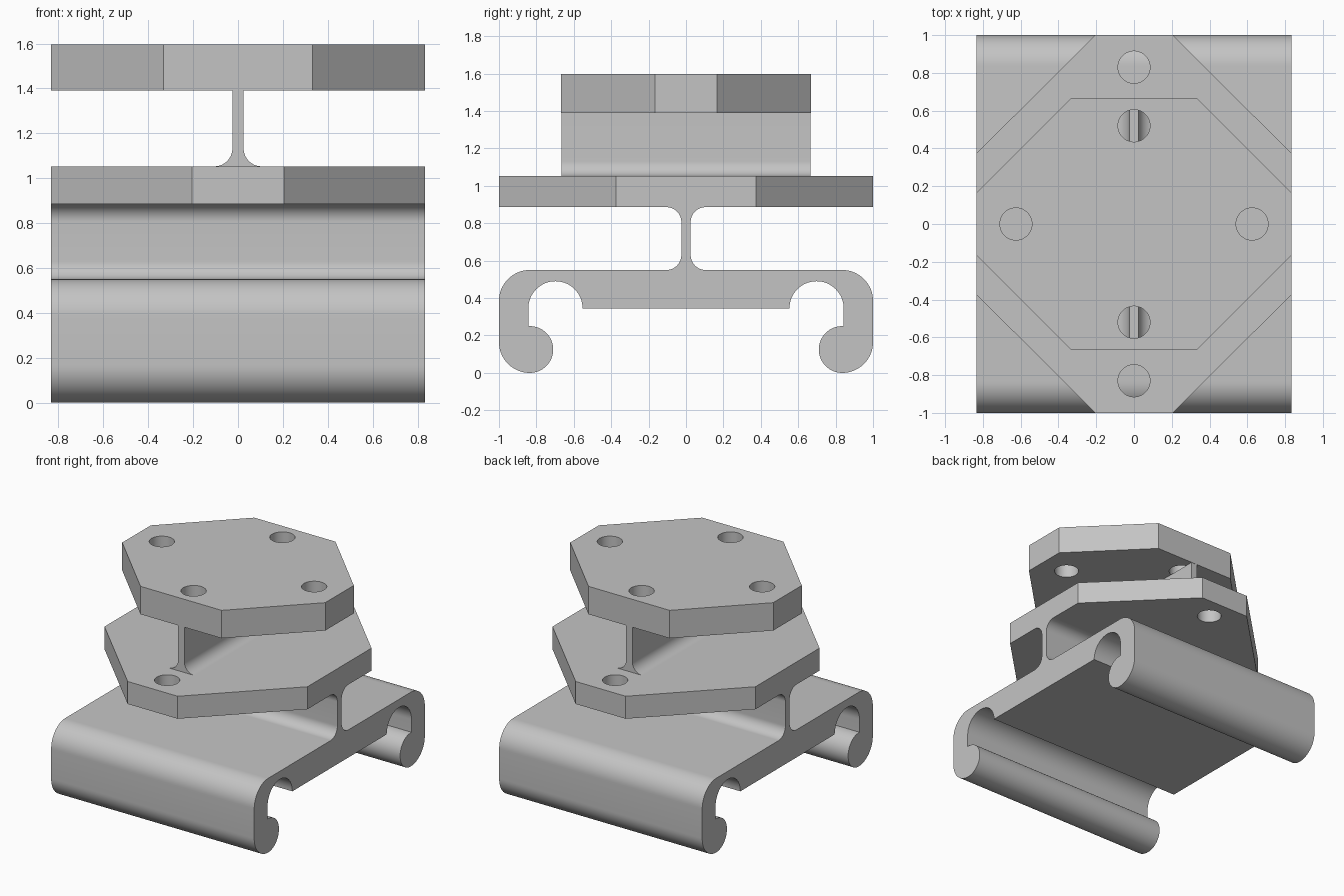
import bpy, bmesh
from math import sin, cos, radians
from mathutils import Vector

cube = bpy.data.objects.get("Cube")
if cube:
    bpy.data.objects.remove(cube, do_unlink=True)

grey = bpy.data.materials.new("machined grey")
grey.use_nodes = True
COLOR = (0.55, 0.55, 0.55, 1)
grey.diffuse_color = COLOR
grey.node_tree.nodes["Principled BSDF"].inputs["Base Color"].default_value = COLOR


def arc(cx, cy, r, start, end, steps=16):
    """Points along a circular arc, angles in degrees."""
    angles = [radians(start + (end - start) * i / steps) for i in range(steps + 1)]
    return [(cx + r * cos(a), cy + r * sin(a)) for a in angles]


def mirrored(half):
    """Close a half profile by reflecting it across the vertical axis."""
    return half + [(-u, v) for u, v in reversed(half)]


def prism(name, outline, place, depth):
    """Extrude a closed outline; place maps (u, v) to its start position."""
    bm = bmesh.new()
    face = bm.faces.new([bm.verts.new(place(u, v)) for u, v in outline])
    side = bmesh.ops.extrude_face_region(bm, geom=[face])["geom"]
    verts = [g for g in side if isinstance(g, bmesh.types.BMVert)]
    bmesh.ops.translate(bm, verts=verts, vec=Vector(depth))
    bmesh.ops.recalc_face_normals(bm, faces=bm.faces)
    mesh = bpy.data.meshes.new(name)
    bm.to_mesh(mesh)
    bm.free()
    obj = bpy.data.objects.new(name, mesh)
    bpy.context.collection.objects.link(obj)
    mesh.materials.append(grey)
    return obj


def activate(obj):
    bpy.ops.object.select_all(action='DESELECT')
    obj.select_set(True)
    bpy.context.view_layer.objects.active = obj


def smooth(obj):
    activate(obj)
    bpy.ops.object.shade_smooth_by_angle(angle=radians(30))


def plate(name, outline, bottom, top, holes):
    """Octagonal plate with round through holes."""
    obj = prism(name, outline, lambda x, y: (x, y, bottom), (0, 0, top - bottom))
    for x, y in holes:
        circle = arc(x, y, HOLE, 0, 360, 48)[:-1]
        cutter = prism("hole_cutter", circle, lambda u, v: (u, v, bottom - 0.1),
                       (0, 0, top - bottom + 0.2))
        cutter.hide_render = True
        mod = obj.modifiers.new("hole", 'BOOLEAN')
        mod.operation, mod.solver, mod.object = 'DIFFERENCE', 'EXACT', cutter
        activate(obj)
        bpy.ops.object.modifier_apply(modifier=mod.name)
        bpy.data.objects.remove(cutter, do_unlink=True)
    smooth(obj)
    return obj


def octagon(a, b, c, d):
    """Rectangle c by d (half sizes) with corners cut at a and b."""
    return mirrored([(a, -d), (c, -b), (c, b), (a, d)])


W = 0.833        # half width
WEB = 0.025      # half thickness of the thin webs
R = 0.08         # web fillet
HOLE = 0.085
BASE, LOW, MID, UP, TOP = 0.55, 0.886, 1.053, 1.39, 1.597

# Clamp base: hooked rails and thin lower web in one extruded profile
half = (
    arc(WEB + R, LOW - R, R, 90, 180)                # fillet under plate
    + arc(WEB + R, BASE + R, R, 180, 270)            # fillet onto base
    + arc(0.835, BASE - 0.165, 0.165, 90, 0)         # outer shoulder
    + arc(0.835, 0.165, 0.165, 0, -90)               # hook outside
    + arc(0.835, 0.125, 0.125, -90, -270, 32)[1:]    # hook bead
    + [(0.843, 0.25)]
    + arc(0.698, 0.345, 0.145, 0, 180, 32)           # rail channel
)
smooth(prism("clamp_base", mirrored(half), lambda y, z: (-W, y, z), (2 * W, 0, 0)))

# Middle plate
plate("middle_plate", octagon(0.205, 0.375, W, 1), LOW, MID, [(0, -0.83), (0, 0.83)])

# Upper web, filleted at its foot
foot = [(WEB, UP)] + arc(WEB + R, MID + R, R, 180, 270)
smooth(prism("upper_web", mirrored(foot), lambda x, z: (x, -0.665, z), (0, 1.33, 0)))

# Top plate
plate("top_plate", octagon(0.333, 0.167, W, 0.667), UP, TOP,
      [(-0.625, 0), (0.625, 0), (0, -0.52), (0, 0.52)])
